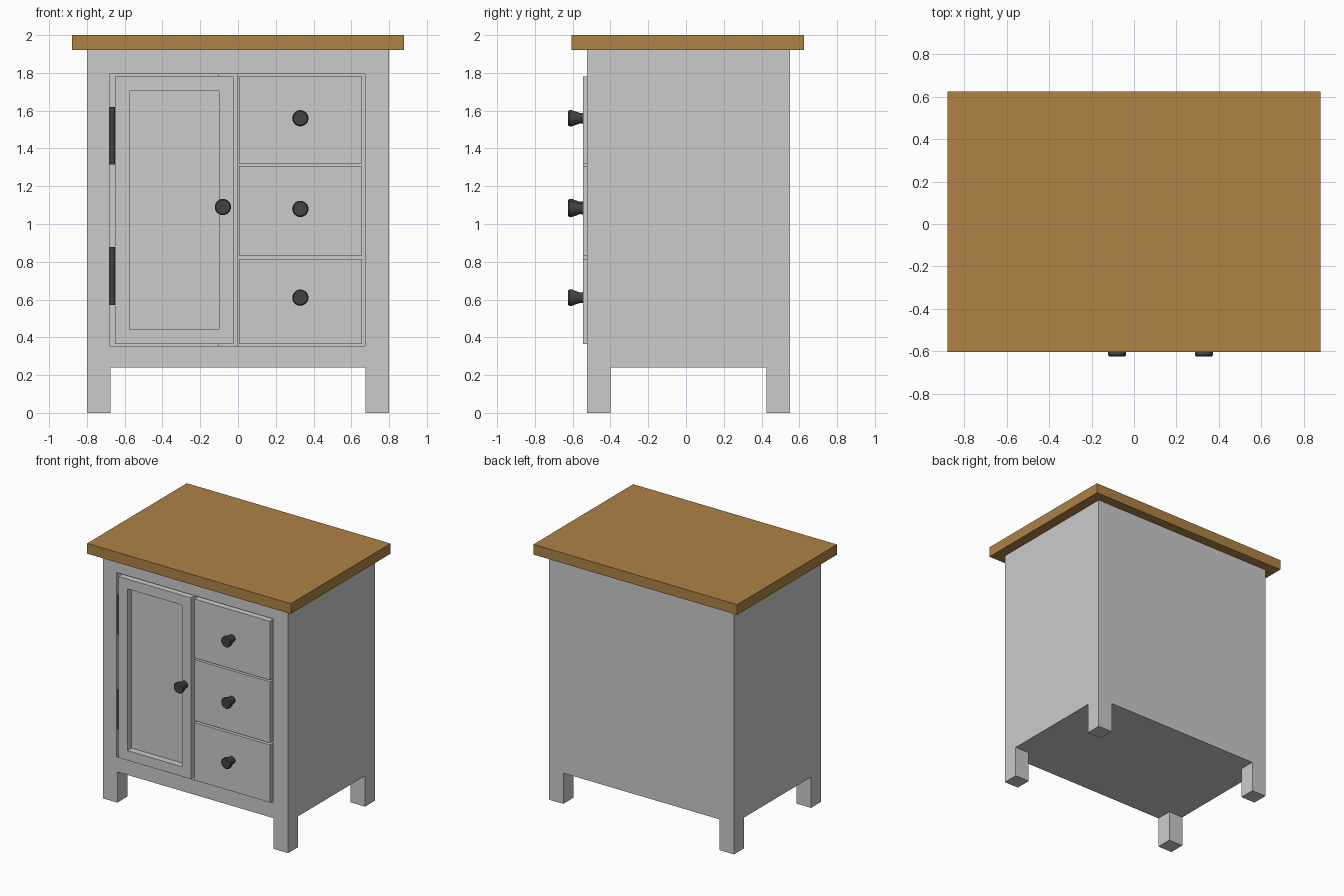
import bpy, bmesh, math
from mathutils import Vector

if "Cube" in bpy.data.objects:
    bpy.data.objects.remove(bpy.data.objects["Cube"])


def material(name, rgb):
    m = bpy.data.materials.new(name)
    m.diffuse_color = (*rgb, 1)
    m.use_nodes = True
    m.node_tree.nodes["Principled BSDF"].inputs["Base Color"].default_value = m.diffuse_color
    return m


WOOD = material("wood", (0.42, 0.225, 0.06))
DARK = material("dark_metal", (0.055, 0.055, 0.055))


def finish(name, bm, mat=None):
    bmesh.ops.recalc_face_normals(bm, faces=bm.faces)
    mesh = bpy.data.meshes.new(name)
    bm.to_mesh(mesh)
    bm.free()
    ob = bpy.data.objects.new(name, mesh)
    bpy.context.collection.objects.link(ob)
    if mat:
        mesh.materials.append(mat)
    return ob


def box_bm(x, y, z):
    bm = bmesh.new()
    bmesh.ops.create_cube(bm, size=1)
    for v in bm.verts:
        v.co = Vector(r[0] if c < 0 else r[1] for r, c in zip((x, y, z), v.co))
    return bm


def box(name, x, y, z, mat=None):
    return finish(name, box_bm(x, y, z), mat)


def smooth(ob):
    bpy.ops.object.select_all(action='DESELECT')
    ob.select_set(True)
    bpy.context.view_layer.objects.active = ob
    bpy.ops.object.shade_smooth_by_angle(angle=math.radians(35))


def cut(ob, x, y, z):
    cutter = box("cutter", x, y, z)
    cutter.hide_render = True
    mod = ob.modifiers.new("cut", 'BOOLEAN')
    mod.operation, mod.solver, mod.object = 'DIFFERENCE', 'EXACT', cutter
    bpy.context.view_layer.objects.active = ob
    bpy.ops.object.modifier_apply(modifier=mod.name)
    bpy.data.objects.remove(cutter)


FRONT = -0.525   # face of the cabinet
DOOR_Y = -0.545  # face of the door and drawers

# Worktop
box("wooden_top", (-0.88, 0.88), (-0.605, 0.625), (1.92, 2.0), WOOD)

# Cabinet: one block with leg gaps and the front opening cut away
cabinet = box("cabinet", (-0.8, 0.8), (FRONT, 0.55), (0, 1.92))
cut(cabinet, (-2, 2), (-0.4, 0.425), (-1, 0.24))
cut(cabinet, (-0.675, 0.675), (-2, 2), (-1, 0.24))
cut(cabinet, (-0.68, 0.672), (-2, 0.43), (0.355, 1.795))

# Divider behind the meeting edge of door and drawers
box("divider", (-0.105, -0.003), (-0.475, 0.43), (0.355, 1.795))

# Door with a recessed panel
bm = box_bm((-0.65, -0.025), (DOOR_Y, -0.475), (0.365, 1.78))
bm.faces.ensure_lookup_table()
face = min(bm.faces, key=lambda f: f.calc_center_median().y)
bmesh.ops.inset_region(bm, faces=[face], thickness=0.108)
inner = bmesh.ops.extrude_face_region(bm, geom=[face])
bmesh.ops.translate(bm, vec=(0, 0.05, 0),
                    verts=[g for g in inner["geom"] if isinstance(g, bmesh.types.BMVert)])
if face.is_valid:
    bm.faces.remove(face)
finish("door", bm)

# Drawers
for i, z in enumerate([(0.365, 0.815), (0.83, 1.307), (1.32, 1.78)]):
    box(f"drawer_{i + 1}", (0.005, 0.657), (DOOR_Y, 0.38), z)

# Knobs: tapered profile spun around the y axis, as (radius, y)
KNOB = [(0, -0.625), (0.037, -0.625), (0.043, -0.617), (0.043, -0.605),
        (0.028, -0.562), (0.029, -0.54), (0, -0.54)]
for i, (x, z) in enumerate([(-0.08, 1.09), (0.33, 0.61), (0.33, 1.08), (0.33, 1.56)]):
    bm = bmesh.new()
    vs = [bm.verts.new((x + r, y, z)) for r, y in KNOB]
    es = [bm.edges.new(p) for p in zip(vs, vs[1:])]
    bmesh.ops.spin(bm, geom=vs + es, cent=(x, 0, z), axis=(0, 1, 0),
                   angle=math.tau, steps=32, use_merge=False)
    bmesh.ops.remove_doubles(bm, verts=bm.verts, dist=1e-5)
    smooth(finish(f"knob_{i + 1}", bm, DARK))

# Hinge barrels in the gap left of the door
for name, z in (("lower_hinge", 0.725), ("upper_hinge", 1.467)):
    bm = bmesh.new()
    bmesh.ops.create_cone(bm, cap_ends=True, segments=16, radius1=0.015, radius2=0.015, depth=0.305)
    bmesh.ops.translate(bm, vec=(-0.665, -0.51, z), verts=bm.verts)
    smooth(finish(name, bm, DARK))
